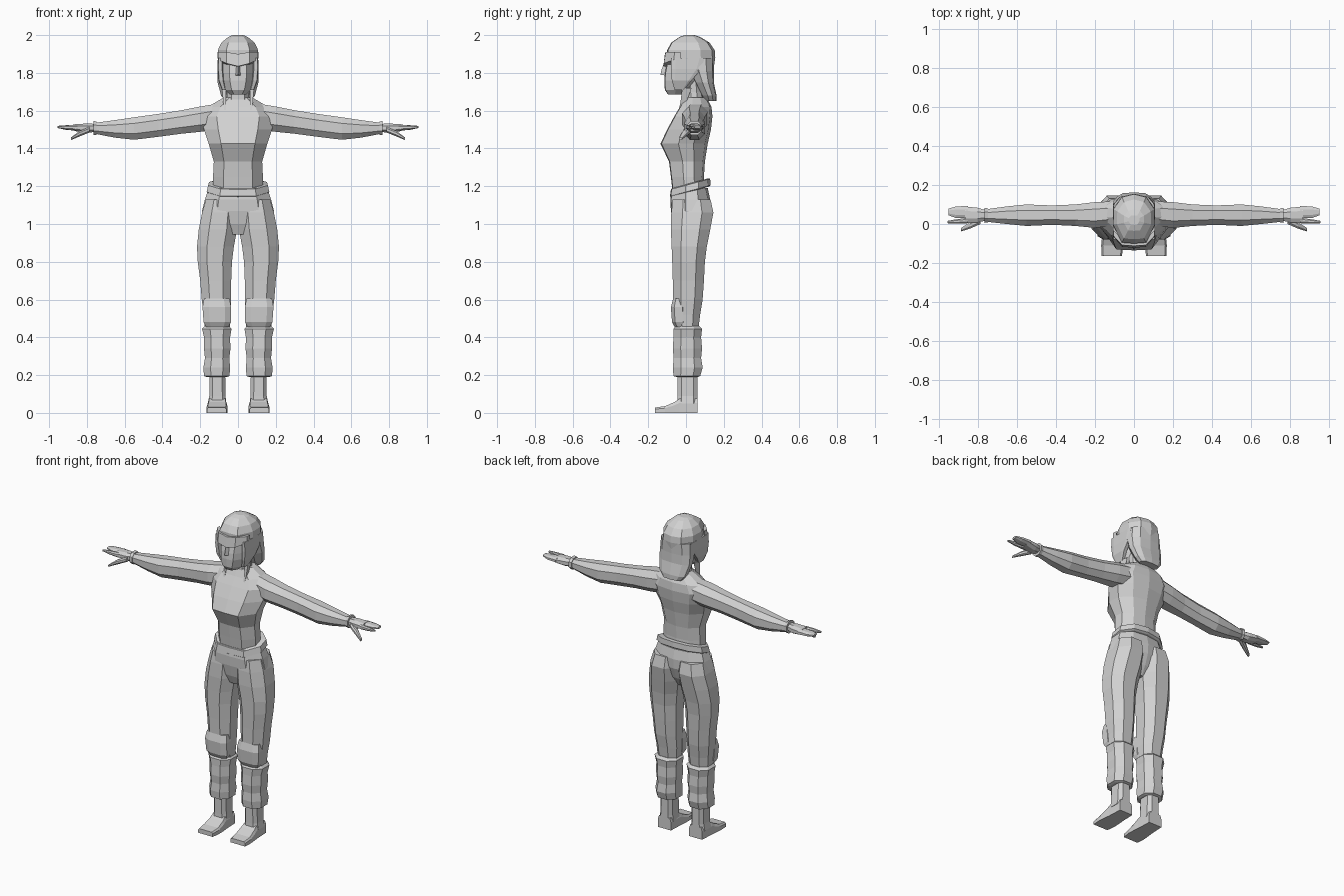
import bpy, bmesh
from mathutils import Vector

grey = bpy.data.materials.new("plain grey")
grey.diffuse_color = (0.64, 0.64, 0.64, 1)


def loft(name, rings, mirror=False):
    """Skin a list of equal-length point rings, capped at both ends, flat shaded."""
    bm = bmesh.new()
    rows = [[bm.verts.new(p) for p in ring] for ring in rings]
    for a, b in zip(rows, rows[1:]):
        n = len(a)
        for i in range(n):
            j = (i + 1) % n
            bm.faces.new((a[i], a[j], b[j], b[i]))
    bm.faces.new(rows[0])
    bm.faces.new(rows[-1])
    if mirror:
        both = bmesh.ops.duplicate(bm, geom=bm.verts[:] + bm.edges[:] + bm.faces[:])
        for v in both["geom"]:
            if isinstance(v, bmesh.types.BMVert):
                v.co.x = -v.co.x
    bmesh.ops.recalc_face_normals(bm, faces=bm.faces[:])
    mesh = bpy.data.meshes.new(name)
    bm.to_mesh(mesh)
    bm.free()
    mesh.materials.append(grey)
    obj = bpy.data.objects.new(name, mesh)
    bpy.context.collection.objects.link(obj)
    return obj


def octagon(a0, a1, b0, b1, c=0.27):
    """Chamfered rectangle as (a, b) pairs."""
    da, db = (a1 - a0) * c, (b1 - b0) * c
    return [(a0 + da, b0), (a1 - da, b0), (a1, b0 + db), (a1, b1 - db),
            (a1 - da, b1), (a0 + da, b1), (a0, b1 - db), (a0, b0 + db)]


def body_ring(z, w, f, b, flat=0.58, tilt=0.0):
    """Symmetric ring around the body: half width w, front f, back b."""
    d = b - f
    half = [(0, f), (flat * w, f + 0.02 * d), (w, f + 0.38 * d),
            (w * 0.97, f + 0.7 * d), (flat * w, b - 0.06 * d), (0, b)]
    full = half + [(-x, y) for x, y in half[-2:0:-1]]
    return [(x, y, z + tilt * y) for x, y in full]


def body(name, rows, **kw):
    return loft(name, [body_ring(*r, **kw) for r in rows])


def upright(name, rows, c=0.27):
    """Mirrored part from rows of z, x0, x1, y0, y1."""
    return loft(name, [[(x, y, r[0]) for x, y in octagon(*r[1:], c)] for r in rows], True)


def sideways(name, rows, c=0.27):
    """Mirrored part along x from rows of x, y0, y1, z0, z1."""
    return loft(name, [[(r[0], y, z) for y, z in octagon(*r[1:], c)] for r in rows], True)


# Torso and neck
body("torso", [(1.16, .13, -.07, .10), (1.25, .132, -.08, .095), (1.33, .128, -.09, .10),
               (1.425, .155, -.135, .115), (1.50, .18, -.10, .132), (1.57, .195, -.062, .14),
               (1.62, .16, -.032, .135), (1.67, .075, -.008, .11)])
body("neck", [(1.63, .065, -.015, .10), (1.70, .056, -.012, .085), (1.80, .056, -.02, .08)])

# Belt, higher at the back
body("belt", [(1.165, .158, -.08, .12), (1.17, .166, -.085, .13),
              (1.205, .158, -.08, .128), (1.21, .13, -.07, .11)], tilt=.27)

# Trousers
body("hips", [(.945, .05, -.045, .07), (1.0, .17, -.066, .10), (1.07, .19, -.08, .125),
              (1.13, .175, -.083, .128), (1.19, .155, -.075, .115)])
upright("trouser_leg", [(.44, .045, .175, -.05, .065), (.52, .038, .182, -.062, .075),
                        (.60, .038, .192, -.068, .088), (.70, .036, .20, -.07, .095),
                        (.80, .032, .213, -.073, .10), (.88, .022, .217, -.076, .11),
                        (.97, .005, .208, -.08, .128), (1.06, .002, .19, -.078, .145),
                        (1.13, .01, .17, -.07, .13)])
upright("knee_pad", [(.455, .05, .17, -.06, 0), (.48, .038, .182, -.074, 0),
                     (.56, .036, .188, -.08, 0), (.605, .045, .18, -.068, 0)], .22)
upright("gaiter", [(.19, .058, .165, -.05, .062), (.195, .045, .18, -.066, .075),
                   (.24, .042, .183, -.07, .088), (.29, .046, .175, -.065, .08),
                   (.34, .04, .18, -.07, .085), (.40, .042, .18, -.066, .08),
                   (.445, .034, .19, -.066, .085), (.46, .05, .175, -.055, .07)])

# Ankles and feet
upright("ankle", [(.05, .062, .16, -.045, .06), (.09, .066, .152, -.044, .06),
                  (.22, .068, .15, -.044, .06)], .2)
loft("foot", [[(x, y, z) for x, z in ((x0, 0), (x1, 0), (x1, h * .7), (x1 - .008, h),
                                      (x0 + .008, h), (x0, h * .7))]
              for y, x0, x1, h in ((-.165, .062, .165, .028), (-.11, .055, .168, .036),
                                   (-.06, .057, .163, .058), (-.035, .06, .16, .075),
                                   (.06, .064, .155, .075))], True)

# Arms with wristbands
sideways("arm", [(.12, -.01, .115, 1.50, 1.635), (.20, -.02, .112, 1.488, 1.622),
                 (.30, -.01, .10, 1.478, 1.602), (.42, -.004, .095, 1.462, 1.583),
                 (.55, -.01, .10, 1.446, 1.565), (.65, 0, .09, 1.457, 1.55),
                 (.76, .012, .075, 1.478, 1.535)])
sideways("wristband", [(.748, .008, .08, 1.472, 1.542), (.765, .006, .083, 1.472, 1.546)])

# Hands: palm, paired fingers, forefinger, thumb
sideways("palm", [(.755, .018, .07, 1.488, 1.53), (.80, .008, .083, 1.482, 1.532),
                  (.865, .005, .09, 1.492, 1.528)])
sideways("fingers", [(.85, .03, .092, 1.494, 1.527), (.91, .03, .09, 1.498, 1.523),
                     (.95, .045, .078, 1.507, 1.52)])
sideways("forefinger", [(.85, .004, .032, 1.495, 1.525), (.91, .002, .024, 1.50, 1.522),
                        (.955, .004, .016, 1.508, 1.518)])
sideways("thumb", [(.785, 0, .04, 1.485, 1.515), (.84, -.024, .008, 1.463, 1.492),
                   (.885, -.038, -.02, 1.444, 1.458)])

# Face with nose
body("face", [(1.685, .042, -.095, .0), (1.71, .068, -.112, .04), (1.76, .086, -.115, .07),
              (1.80, .09, -.112, .08), (1.84, .092, -.104, .09), (1.92, .09, -.09, .09)], flat=.5)
loft("nose", [[(-.02, -.10, 1.785), (.02, -.10, 1.785), (0, -.135, 1.79)],
              [(-.016, -.10, 1.81), (.016, -.10, 1.81), (0, -.13, 1.815)],
              [(-.008, -.095, 1.86), (.008, -.095, 1.86), (0, -.114, 1.86)]])

# Hair: cap, slanted fringe, cheek locks, long back and thin front strands
body("hair_cap", [(1.835, .10, -.055, .148), (1.88, .108, -.10, .155), (1.92, .107, -.10, .152),
                  (1.96, .088, -.078, .125), (1.99, .052, -.035, .075), (2.0, .028, -.005, .045)])
loft("fringe", [[(.0, -.09, 1.83), (.0, -.12, 1.835), (.0, -.112, 1.90), (.0, -.09, 1.90)],
                [(.06, -.08, 1.845), (.06, -.118, 1.85), (.06, -.108, 1.91), (.06, -.08, 1.91)],
                [(.106, -.03, 1.86), (.106, -.065, 1.87), (.106, -.06, 1.91), (.106, -.03, 1.91)]],
     True)
upright("cheek_lock", [(1.71, .065, .085, -.06, -.01), (1.76, .075, .104, -.075, .03),
                       (1.82, .08, .108, -.08, .08), (1.88, .08, .107, -.08, .10)], .15)
body("back_hair", [(1.65, .065, .10, .162), (1.68, .09, .085, .162), (1.75, .108, .05, .147),
                   (1.81, .108, .02, .147), (1.88, .104, .0, .15)], flat=.65)
loft("front_strand", [[(.066, -.052, 1.555), (.069, -.052, 1.555), (.068, -.04, 1.555)],
                      [(.064, -.03, 1.64), (.078, -.03, 1.64), (.072, .0, 1.64)],
                      [(.062, -.02, 1.72), (.085, -.02, 1.72), (.075, .03, 1.72)]], True)
